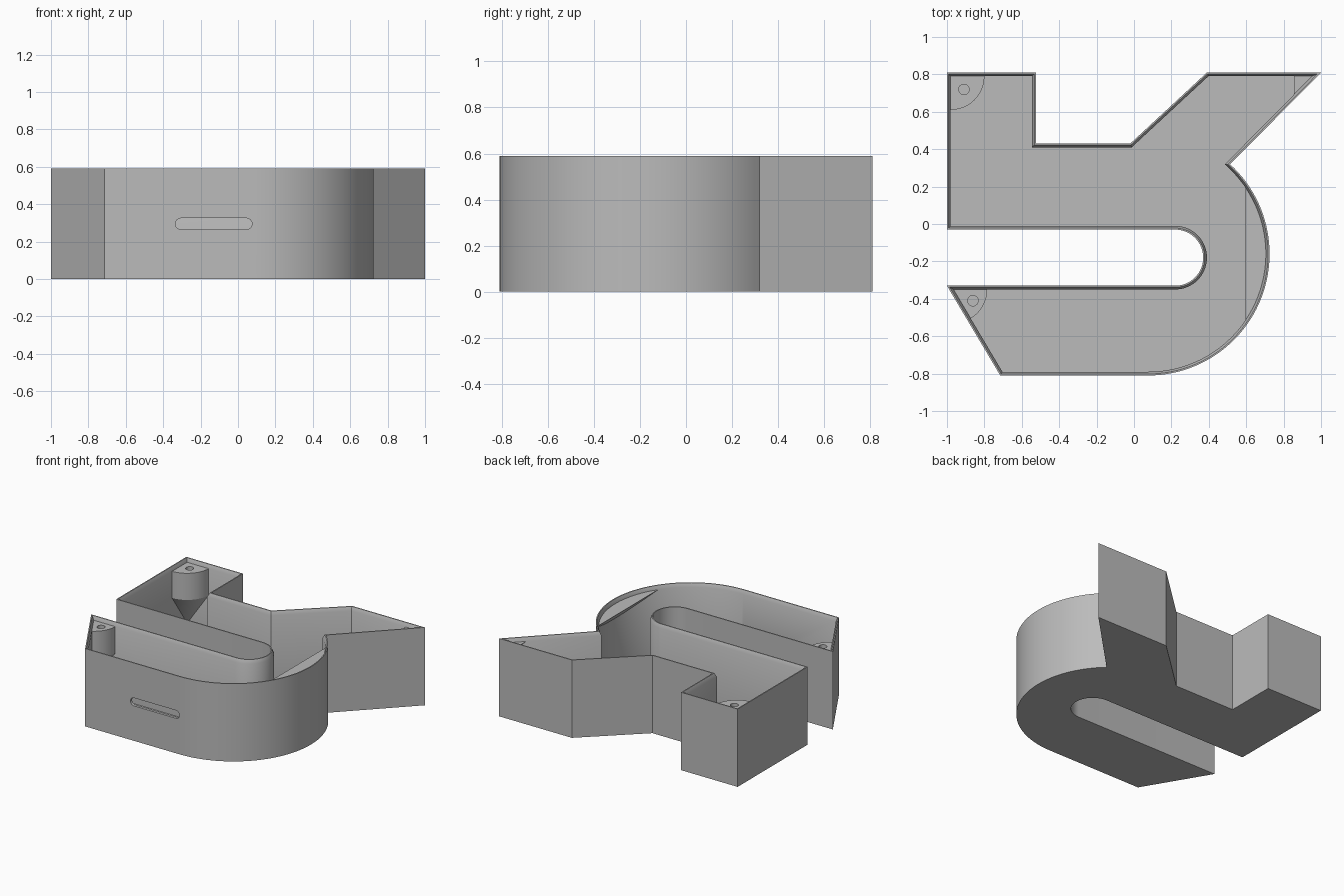
import bpy, bmesh
from math import sin, cos, radians, pi
from mathutils import Vector

cube = bpy.data.objects.get("Cube")
if cube:
    bpy.data.objects.remove(cube, do_unlink=True)

HEIGHT, LEDGE, FLOOR, WALL = 0.59, 0.562, 0.02, 0.02

grey = bpy.data.materials.new("plain grey")
grey.use_nodes = True
grey.diffuse_color = (0.5, 0.5, 0.5, 1)
grey.node_tree.nodes["Principled BSDF"].inputs["Base Color"].default_value = (0.5, 0.5, 0.5, 1)


def arc(cx, cy, r, a, b, n):
    """Points on an arc from angle a to b in degrees."""
    angles = [radians(a + (b - a) * i / n) for i in range(n + 1)]
    return [Vector((cx + r * cos(t), cy + r * sin(t))) for t in angles]


def inset(pts, d):
    """Mitred inward offset of a clockwise outline."""
    out = []
    for i, p in enumerate(pts):
        e = (p - pts[i - 1]).normalized()
        f = (pts[(i + 1) % len(pts)] - p).normalized()
        n, m = Vector((e.y, -e.x)), Vector((f.y, -f.x))
        out.append(p + (n + m) * d / (1 + n.dot(m)))
    return out


def loft(name, rings):
    """Closed solid through rings of 3D points, capped at both ends."""
    bm = bmesh.new()
    loops = [[bm.verts.new(p) for p in ring] for ring in rings]
    for lo, hi in zip(loops, loops[1:]):
        for i in range(len(lo)):
            bm.faces.new((lo[i - 1], lo[i], hi[i], hi[i - 1]))
    bm.faces.new(loops[0])
    bm.faces.new(loops[-1])
    bmesh.ops.remove_doubles(bm, verts=bm.verts, dist=0.0005)
    bmesh.ops.recalc_face_normals(bm, faces=bm.faces)
    mesh = bpy.data.meshes.new(name)
    bm.to_mesh(mesh)
    bm.free()
    mesh.materials.append(grey)
    obj = bpy.data.objects.new(name, mesh)
    bpy.context.collection.objects.link(obj)
    return obj


def at(pts, z):
    return [(p.x, p.y, z) for p in pts]


def activate(obj):
    bpy.ops.object.select_all(action="DESELECT")
    obj.select_set(True)
    bpy.context.view_layer.objects.active = obj


def cut(obj, cutter):
    mod = obj.modifiers.new("cut", "BOOLEAN")
    mod.operation, mod.solver, mod.object = "DIFFERENCE", "EXACT", cutter
    activate(obj)
    bpy.ops.object.modifier_apply(modifier=mod.name)
    bpy.data.objects.remove(cutter, do_unlink=True)


def smooth(obj):
    activate(obj)
    bpy.ops.object.shade_smooth_by_angle(angle=radians(25))


# Tray outline, clockwise from the back right corner
outline = [Vector(p) for p in ((-1, 0.81), (-0.525, 0.81), (-0.525, 0.43), (-0.02, 0.43),
                               (0.39, 0.81), (1, 0.81))]
outline += arc(0.075, -0.16, 0.65, 47.5, -90, 48)
outline += [Vector((-0.715, -0.81)), Vector((-1, -0.33))]
outline += arc(0.22, -0.18, 0.15, -90, 90, 32)
outline += [Vector((-1, -0.03))]

# Hollow tray with a sloped inner lip
lip, inner = inset(outline, 0.008), inset(outline, WALL)
tray = loft("tray", [at(outline, 0), at(outline, HEIGHT), at(lip, HEIGHT),
                     at(inner, LEDGE), at(inner, FLOOR)])

# Rounded slot through the front wall
capsule = arc(0.045, 0.295, 0.03, -90, 90, 12) + arc(-0.305, 0.295, 0.03, 90, 270, 12)
cut(tray, loft("slot_cutter", [[(p.x, y, p.y) for p in capsule] for y in (-0.9, -0.7)]))
smooth(tray)


# Corner screw posts that taper down to the wall corner
def screw_post(name, x, y, start, reach):
    tip = Vector((x, y))
    sector = [tip] + arc(x, y, 0.18, start, 0, 20)
    post = loft(name, [at([tip] * len(sector), 0.1), at(sector, 0.36), at(sector, LEDGE)])
    mid = radians(start / 2)
    hole = arc(x + reach * cos(mid), y + reach * sin(mid), 0.028, 0, 345, 23)
    cut(post, loft("hole_cutter", [at(hole, 0.42), at(hole, 0.7)]))
    smooth(post)


screw_post("back_screw_post", -0.98, 0.79, -90, 0.1)
screw_post("front_screw_post", -0.965, -0.35, -60, 0.12)


# Flat lid supports, sloped underneath back to the wall
def lid_support(name, pts, edge):
    loft(name, [[(p.x, p.y, LEDGE - max(0, p.x - edge)) for p in pts], at(pts, LEDGE)])


lid_support("side_lid_support", arc(0.075, -0.16, 0.632, 34.6, -34.6, 24), 0.595)
lid_support("tip_lid_support", [Vector((0.855, 0.79)), Vector((0.952, 0.79)),
                                Vector((0.855, 0.693))], 0.855)
